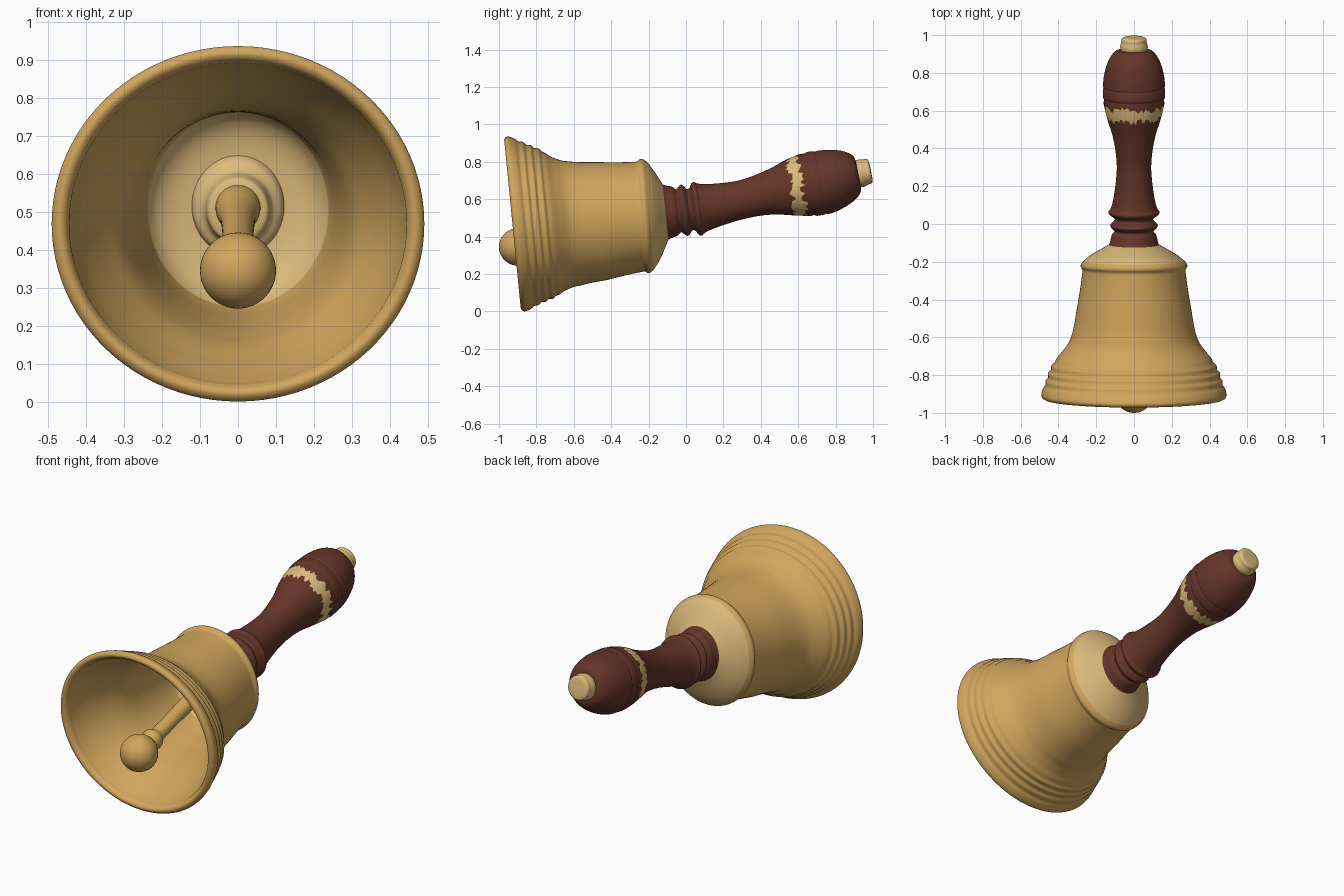
import bpy, bmesh, math, random
from mathutils import Vector

if "Cube" in bpy.data.objects:
    bpy.data.objects.remove(bpy.data.objects["Cube"])

random.seed(4)
SEG = 96


def material(name, rgb):
    m = bpy.data.materials.new(name)
    m.diffuse_color = (*rgb, 1)
    m.use_nodes = True
    m.node_tree.nodes["Principled BSDF"].inputs["Base Color"].default_value = m.diffuse_color
    return m


BRASS = material("brass", (0.64, 0.38, 0.11))
PALE = material("pale_brass", (0.73, 0.50, 0.20))
WOOD = material("dark_wood", (0.13, 0.036, 0.022))

# Centre line: y, centre height, height/width ratio, lean of the rings
AXIS = [(-1.0, .467, .955, .098), (-.91, .468, .955, .098), (-.80, .471, .92, .098),
        (-.69, .468, .92, .10), (-.60, .470, 1.0, .10), (-.45, .483, 1.04, .09),
        (-.22, .510, 1.08, .07), (-.12, .530, 1.13, .10), (.06, .548, 1.06, .15),
        (.18, .572, 1.10, .15), (.30, .598, 1.13, .15), (.42, .630, 1.10, .15),
        (.58, .668, 1.04, .15), (.75, .693, 1.03, .17), (.90, .730, 1.0, .2),
        (1.0, .755, 1.0, .2)]


def axis(y):
    y = min(max(y, AXIS[0][0]), AXIS[-1][0])
    for a, b in zip(AXIS, AXIS[1:]):
        if y <= b[0]:
            t = (y - a[0]) / (b[0] - a[0])
            return [p + (q - p) * t for p, q in zip(a[1:], b[1:])]


def point(y, r, ang):
    zc, ratio, lean = axis(y)
    h = r * ratio * math.sin(ang)
    return (r * math.cos(ang), y - lean * h, zc + h)


def smooth(pts, n=4):
    """Catmull-Rom samples through profile points (y, radius)."""
    p = [pts[0]] + list(pts) + [pts[-1]]
    out = []
    for i in range(1, len(p) - 2):
        a, b, c, d = (Vector(q) for q in p[i - 1:i + 3])
        for k in range(n):
            t = k / n
            out.append(.5 * (2 * b + (c - a) * t + (2 * a - 5 * b + 4 * c - d) * t * t
                             + (3 * b - a - 3 * c + d) * t ** 3))
    return out + [Vector(pts[-1])]


def loft(name, rows, mats, row_mat=None, cap=(False, False), angle=50):
    """Join rows of points into a skin; row_mat gives a material per band."""
    bm = bmesh.new()
    vs = [[bm.verts.new(q) for q in row] for row in rows]
    for j, (lo, hi) in enumerate(zip(vs, vs[1:])):
        for i in range(len(lo)):
            k = (i + 1) % len(lo)
            f = bm.faces.new((lo[i], lo[k], hi[k], hi[i]))
            f.material_index = row_mat[j] if row_mat else 0
    for use, ring in zip(cap, (vs[0], vs[-1])):
        if use:
            bm.faces.new(ring)
    bmesh.ops.recalc_face_normals(bm, faces=bm.faces)
    return finish(name, bm, mats, angle)


def finish(name, bm, mats, angle=50):
    me = bpy.data.meshes.new(name)
    bm.to_mesh(me)
    bm.free()
    ob = bpy.data.objects.new(name, me)
    bpy.context.collection.objects.link(ob)
    for m in mats:
        me.materials.append(m)
    bpy.ops.object.select_all(action='DESELECT')
    ob.select_set(True)
    bpy.context.view_layer.objects.active = ob
    bpy.ops.object.shade_smooth_by_angle(angle=math.radians(angle))
    return ob


def lathe(name, profile, mats, row_mat=None, cap=(False, False)):
    rows = [[point(y, r, math.tau * i / SEG) for i in range(SEG)] for y, r in profile]
    return loft(name, rows, mats, row_mat, cap)


# Bell: outer crown, shoulder bead, ridged skirt, lip, then inner wall and inner crown
outer_crown = smooth([(-.09, .10), (-.12, .15), (-.145, .195), (-.17, .235), (-.195, .266)])
outer_wall = smooth([(-.195, .266), (-.21, .279), (-.225, .282), (-.24, .274), (-.26, .274),
                     (-.35, .286), (-.45, .303), (-.55, .320), (-.62, .341), (-.67, .375),
                     (-.71, .408), (-.735, .421), (-.75, .437), (-.775, .440), (-.79, .455),
                     (-.815, .456), (-.83, .469), (-.855, .470), (-.872, .482), (-.90, .490),
                     (-.918, .486), (-.928, .470), (-.922, .454), (-.905, .444)])
inner_wall = smooth([(-.905, .444), (-.88, .440), (-.80, .415), (-.70, .362), (-.60, .302),
                     (-.45, .268), (-.32, .250), (-.26, .238)])
inner_crown = smooth([(-.26, .238), (-.225, .21), (-.20, .15), (-.19, .01)])
bell = outer_crown[:-1] + outer_wall[:-1] + inner_wall[:-1] + inner_crown
n1, n2 = len(outer_crown) - 1, len(outer_wall) + len(inner_wall) - 2
lathe("bell_body", bell, [BRASS, PALE], [1] * n1 + [0] * n2 + [1] * (len(inner_crown) - 1),
      cap=(False, True))

# Wooden handle with turned rings; ragged colour edges at its foot and around the band
HANDLE = [(-.13, .145), (-.10, .128), (-.06, .118), (-.04, .104), (-.025, .116), (-.01, .126),
          (.005, .118), (.02, .102), (.035, .108), (.05, .130), (.065, .135), (.08, .124),
          (.12, .112), (.20, .099), (.30, .091), (.40, .100), (.48, .117), (.54, .137),
          (.60, .153), (.645, .162), (.66, .159), (.675, .165), (.71, .164), (.72, .161),
          (.735, .164), (.79, .158), (.85, .141), (.89, .120), (.915, .095), (.922, .06)]
curve = smooth(HANDLE, 6)


def radius(y):
    for a, b in zip(curve, curve[1:]):
        if y <= b.x:
            return a.y + (b.y - a.y) * (y - a.x) / (b.x - a.x)
    return curve[-1].y


EDGES = (.562, .622)
ys = [c.x for c in curve if not EDGES[0] - .035 < c.x < EDGES[1] + .035]
ys = sorted(ys + [.525, .66, *EDGES])
rows = []
for y in ys:
    jag = .018 if y in EDGES else .012 if y == ys[0] else 0
    row = []
    for i in range(SEG):
        v = y + random.uniform(-jag, jag)
        row.append(point(v, radius(v) if y != ys[0] else .148, math.tau * i / SEG))
    rows.append(row)
loft("handle", rows, [WOOD, PALE], [int(y == EDGES[0]) for y in ys[:-1]], (False, True), 60)

# Brass stud on the end of the handle
lathe("end_stud", smooth([(.90, .062), (.92, .070), (.94, .073), (.962, .067), (.976, .066),
                          (.984, .060), (.988, .045), (.989, .01)]), [PALE], cap=(True, True))

# Clapper: boss on the crown, flared tapering rod with collar, ball
start, ball = Vector((0, -.19, .535)), Vector((0, -.90, .345))
direction = (ball - start).normalized()
turn = Vector((0, 0, 1)).rotation_difference(direction)
length = (ball - start).length


def rod(name, profile, mat):
    rows = [[start + turn @ Vector((r * math.cos(a), r * math.sin(a), d))
             for a in (math.tau * i / 48 for i in range(48))] for d, r in profile]
    loft(name, rows, [mat], cap=(True, True))


lathe("crown_boss", smooth([(-.18, .125), (-.215, .115), (-.235, .09), (-.27, .082),
                            (-.285, .07), (-.29, .01)]), [PALE], cap=(False, True))
rod("clapper_rod", smooth([(.02, .06), (.12, .058), (.20, .046), (.40, .040), (.55, .040),
                           (.58, .045), (.595, .056), (.62, .058), (.64, .05),
                           (length - .05, .045)]), BRASS)
bm = bmesh.new()
bmesh.ops.create_uvsphere(bm, u_segments=48, v_segments=24, radius=.1)
bmesh.ops.translate(bm, verts=bm.verts, vec=ball)
finish("clapper_ball", bm, [BRASS])
